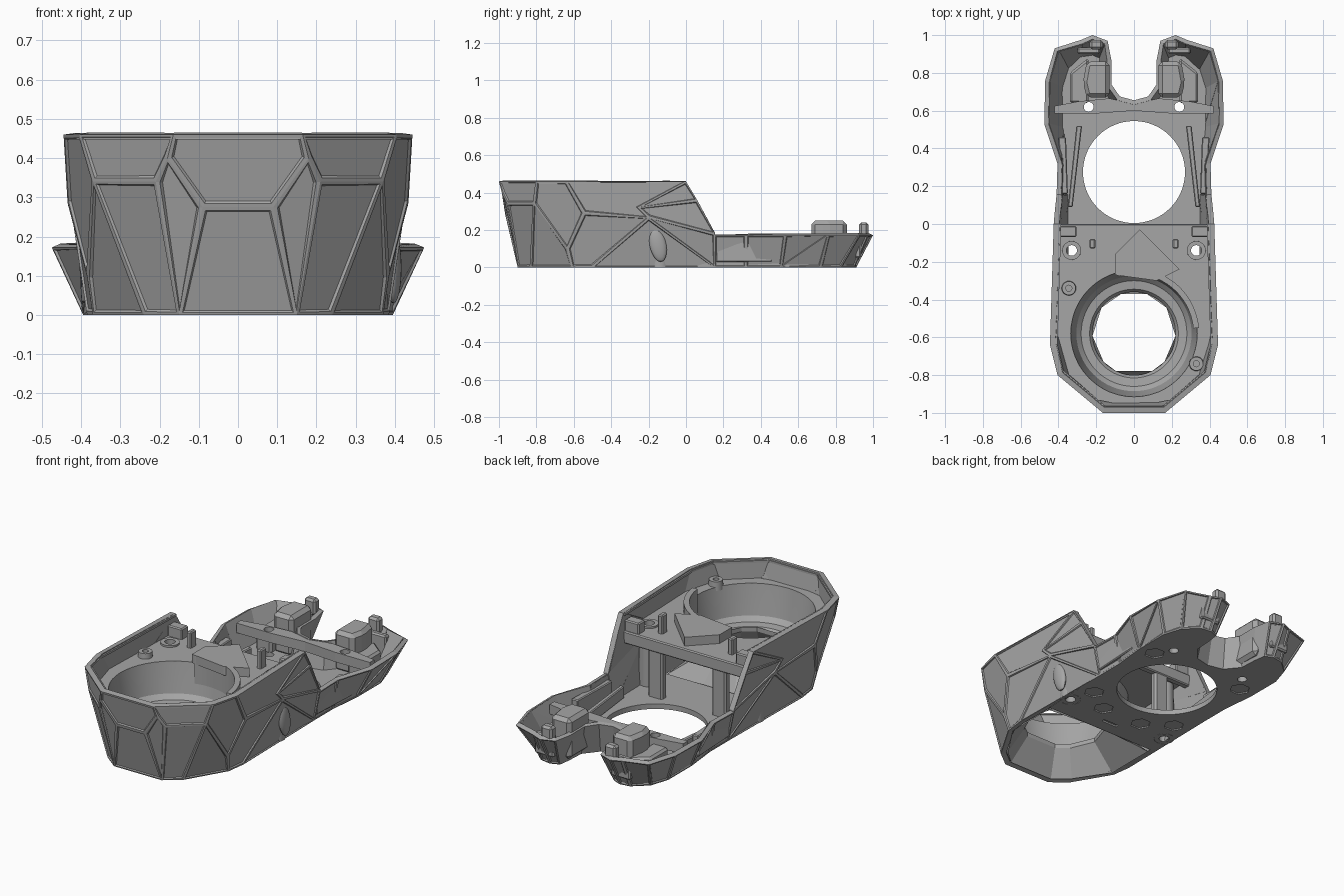
import bpy, bmesh, math
from mathutils import Vector

cube = bpy.data.objects.get("Cube")
if cube:
    bpy.data.objects.remove(cube)

grey = bpy.data.materials.new("plain grey")
grey.use_nodes = True
grey.diffuse_color = (0.38, 0.38, 0.38, 1)
grey.node_tree.nodes["Principled BSDF"].inputs["Base Color"].default_value = (0.38, 0.38, 0.38, 1)


def finish(name, bm, smooth=False):
    mesh = bpy.data.meshes.new(name)
    bm.to_mesh(mesh)
    bm.free()
    ob = bpy.data.objects.new(name, mesh)
    bpy.context.collection.objects.link(ob)
    mesh.materials.append(grey)
    if smooth:
        bpy.ops.object.select_all(action='DESELECT')
        ob.select_set(True)
        bpy.context.view_layer.objects.active = ob
        bpy.ops.object.shade_smooth_by_angle(angle=math.radians(25))
    return ob


def prism(name, pts, z0, z1, bevel=0.0):
    bm = bmesh.new()
    face = bm.faces.new([bm.verts.new((x, y, z0)) for x, y in pts])
    up = bmesh.ops.extrude_face_region(bm, geom=[face])["geom"]
    for v in up:
        if isinstance(v, bmesh.types.BMVert):
            v.co.z = z1
    bmesh.ops.recalc_face_normals(bm, faces=bm.faces)
    if bevel:
        bmesh.ops.bevel(bm, geom=list(bm.edges), offset=bevel, segments=1, affect='EDGES')
    return finish(name, bm)


def box(name, x0, x1, y0, y1, z0, z1, bevel=0.0):
    return prism(name, [(x0, y0), (x1, y0), (x1, y1), (x0, y1)], z0, z1, bevel)


def circle(x, y, r, n=48):
    return [(x + r * math.cos(math.tau * i / n), y + r * math.sin(math.tau * i / n)) for i in range(n)]


def loft(name, rings, smooth=False):
    bm = bmesh.new()
    vs = [[bm.verts.new(p) for p in ring] for ring in rings]
    n = len(rings[0])
    for a, b in zip(vs, vs[1:]):
        for i in range(n):
            j = (i + 1) % n
            bm.faces.new((a[i], a[j], b[j], b[i]))
    bmesh.ops.recalc_face_normals(bm, faces=bm.faces)
    return finish(name, bm, smooth)


def lathe(name, x, y, profile, n=64):
    return loft(name, [[(*p, z) for p in circle(x, y, r, n)] for r, z in profile], True)


def arc_wall(name, cy, r0, r1, z0, z1, a0, a1, n=24):
    ang = [math.radians(a0 + (a1 - a0) * i / n) for i in range(n + 1)]
    ring = lambda r, a: (r * math.cos(a), cy + r * math.sin(a))
    return prism(name, [ring(r1, a) for a in ang] + [ring(r0, a) for a in reversed(ang)], z0, z1)


def cut(ob, *cutters):
    for c in cutters:
        c.hide_render = True
        c.hide_set(True)
        m = ob.modifiers.new("cut", 'BOOLEAN')
        m.operation, m.object, m.solver = 'DIFFERENCE', c, 'EXACT'


def mirrored(half):
    return half + [(-x, y) for x, y in reversed(half) if x > 0]


def offset(pts, d):
    out = []
    for i, p in enumerate(pts):
        a, b = Vector(pts[max(i - 1, 0)]), Vector(pts[min(i + 1, len(pts) - 1)])
        t = (b - a).normalized()
        out.append((p[0] - t.y * d, p[1] + t.x * d))
    return out


def wall_skin(name, bm, plates, thickness):
    # Grooved borders around each plate, then wall thickness inward
    bmesh.ops.inset_individual(bm, faces=plates, thickness=.011)
    bmesh.ops.inset_individual(bm, faces=plates, thickness=.006, depth=-.006)
    sol = finish(name, bm).modifiers.new("wall", 'SOLIDIFY')
    sol.thickness, sol.offset = thickness, -1


# Faceted front shell: named corners for the +x half, panels mirrored
V = dict(
    a0=(.165, -1, .46), a1=(.405, -.8, .46), a2=(.445, -.64, .46), a3=(.425, 0, .46),
    b0=(.18, -.985, .4), b1=(.21, -.955, .34), b2=(.37, -.815, .34), b3=(.435, -.545, .29),
    c0=(.09, -.965, .275), d0=(.15, -.9, 0), d1=(.24, -.83, 0),
    d3=(.37, -.61, 0), d4=(.385, -.5, 0), e=(.385, -.635, .1), p=(.425, -.2, .265),
    g=(.43, -.25, .32), k=(.42, .06, .36), r=(.41, .155, .18), q=(.375, .155, 0))
panels = ["a0 a1 b2 b1 b0", "b0 b1 d0 c0", "b1 b2 d1 d0", "b2 e d3 d1", "a1 a2 b3 e b2",
          "a2 a3 g p b3", "a3 k g", "g k r p", "b3 p d4 d3 e", "p q d4", "p r q"]
bm = bmesh.new()


def panel(points):
    f = bm.faces.new([bm.verts.new(p) for p in points])
    f.normal_update()
    c = f.calc_center_median()
    if f.normal.dot(Vector((c.x, (c.y + .45) if c.y < -.5 else 0, 0))) < 0:
        f.normal_flip()


for s in (1, -1):
    for names in panels:
        panel([(V[n][0] * s, *V[n][1:]) for n in names.split()])
for names in ("a0 b0 c0", "c0 d0"):
    half = [V[n] for n in names.split()]
    panel(half + [(-x, y, z) for x, y, z in reversed(half)])
bmesh.ops.remove_doubles(bm, verts=bm.verts, dist=.0005)
wall_skin("front_shell", bm, list(bm.faces), .03)

# Flat rim along the top of the front shell
rim = [V[n][:2] for n in ("a3", "a2", "a1", "a0")]
rim += [(-x, y) for x, y in reversed(rim)]
prism("front_rim", offset(rim, -.003) + offset(rim, -.04)[::-1], .448, .46)

# Oval recess lining on one side
bm = bmesh.new()
bmesh.ops.create_uvsphere(bm, u_segments=24, v_segments=12, radius=1)
for v in bm.verts:
    v.co = Vector((.397 + v.co.x * .02, -.15 + v.co.y * .045 - v.co.z * .015, .12 + v.co.z * .09))
finish("side_oval", bm, True)

# Bowl: ledge, cup and tapered underside
ledge = prism("bowl_ledge", mirrored([(.415, -.01), (.42, -.3), (.415, -.56), (.355, -.79), (.2, -.93), (.1, -.95)]), .33, .36)
cut(ledge, prism("ledge_cutter", circle(0, -.58, .335), .2, .45))
lathe("bowl_cup", 0, -.58, [(.22, .14), (.235, .16), (.28, .165), (.305, .19), (.332, .34), (.335, .36),
                            (.345, .35), (.315, .19), (.29, .14)])
under = [(.1, -.28), (.35, -.3), (.35, -.6), (.225, -.79), (.14, -.865)]
under += [(-x, y) for x, y in reversed(under)]
hole = []
for x, y in under:
    d = Vector((x, y + .58)).normalized() * .22
    hole.append((d.x, d.y - .58, .14))
loft("underside_taper", [[(x, y, 0) for x, y in under], hole, [(x, y, .165) for x, y, z in hole]])
arc_wall("bowl_arc_wall", -.58, .315, .345, .25, .41, 5, 105)

# Middle deck, back wall arches and screw posts
prism("deck_plate", [(.03, -.03), (.24, -.24), (.12, -.3), (-.1, -.27), (-.1, -.16)], .36, .41)
box("back_beam", -.4, .4, -.04, 0, .29, .36, .006)
for s in (1, -1):
    box("back_pillar", s * .2 - .045, s * .2 + .045, -.05, -.005, .02, .34, .01)
    box("deck_rib", s * .22 - .015, s * .22 + .015, -.13, -.08, .35, .45 if s < 0 else .465, .006)
    box("deck_side_step", s * .35 - .045, s * .35 + .045, -.07, -.01, .35, .42, .006)
    lathe("screw_post", s * .33, -.14, [(.028, 0), (.028, .37), (.05, .37), (.055, 0)], 24)
    cut(ledge, prism("post_cutter", circle(s * .33, -.14, .03, 24), -.1, .5))
for x, y in ((-.345, -.34), (.33, -.74)):
    lathe("rim_post", x, y, [(.016, .34), (.016, .39), (.036, .39), (.04, .34)], 20)

# Rear frame walls, one half of each outline then mirrored
top = mirrored([(.41, .15), (.405, .32), (.475, .53), (.47, .76), (.42, .93), (.28, .975), (.22, 1),
                (.14, .97), (.12, .87), (.12, .74), (.075, .675), (0, .655)])
low = mirrored([(.375, .15), (.375, .32), (.395, .51), (.395, .72), (.36, .83), (.28, .9), (.22, .91),
                (.17, .89), (.16, .82), (.155, .72), (.09, .64), (0, .62)])
bm = bmesh.new()
for i in range(len(top) - 1):
    a, b, c, d = ((*low[i], 0), (*low[i + 1], 0), (*top[i + 1], .172), (*top[i], .172))
    outer = abs(low[i][0]) > .3 and abs(low[i + 1][0]) > .3
    for f in ((a, b, c), (a, c, d)) if outer and i % 3 == 2 else ((a, b, c, d),):
        bm.faces.new([bm.verts.new(p) for p in f])
bmesh.ops.remove_doubles(bm, verts=bm.verts, dist=.0005)
wall_skin("rear_frame", bm, [f for f in bm.faces if abs(f.calc_center_median().x) > .18], .024)

# Floor plate with round opening, screw holes and shallow hexagon pockets
floor = prism("floor_plate", [(.36, -.28)] + low + [(-.36, -.28)], .001, .03)
cut(floor, prism("round_cutter", circle(0, .275, .27, 64), -.1, .1))
for s in (1, -1):
    for x, y, r in ((.33, -.14, .028), (.24, .62, .026)):
        cut(floor, prism("screw_cutter", circle(s * x, y, r, 24), -.1, .1))
    for x, y in ((.28, .0), (.3, .53), (.13, -.1)):
        cut(floor, prism("hex_cutter", circle(s * x, y, .055, 6), -.1, .008))
cut(floor, box("slot_cutter", -.05, .05, -.21, -.19, -.1, .01))

# Rear crossbar, rails and prong fittings
bar = prism("crossbar", [(-.42, .585), (-.2, .585), (0, .6), (.2, .585), (.42, .585), (.42, .625),
                         (.29, .65), (.13, .665), (0, .635), (-.13, .665), (-.29, .65), (-.42, .625)], .12, .175)
for s in (1, -1):
    cut(bar, prism("bar_cutter", circle(s * .24, .62, .026, 24), 0, .3))
    prism("side_rail", [(s * x, y) for x, y in ((.325, .09), (.35, .09), (.305, .52), (.275, .52))], .03, .1, .005)
    prism("side_rail_wall", [(s * x, y) for x, y in ((.35, .16), (.385, .16), (.4, .46), (.36, .46))], .03, .15, .005)
    prism("prong_block", [(s * x, y) for x, y in ((.13, .67), (.25, .67), (.27, .75), (.25, .86), (.13, .86))], .02, .25, .02)
    prism("prong_step", [(s * x, y) for x, y in ((.24, .64), (.34, .64), (.34, .8), (.24, .88))], .02, .14, .012)
    box("prong_tip", s * .24 - .06, s * .24 + .06, .9, .935, .05, .17, .008)
    box("tip_latch", s * .2 - .035, s * .2 + .035, .925, .975, .15, .24, .012)
